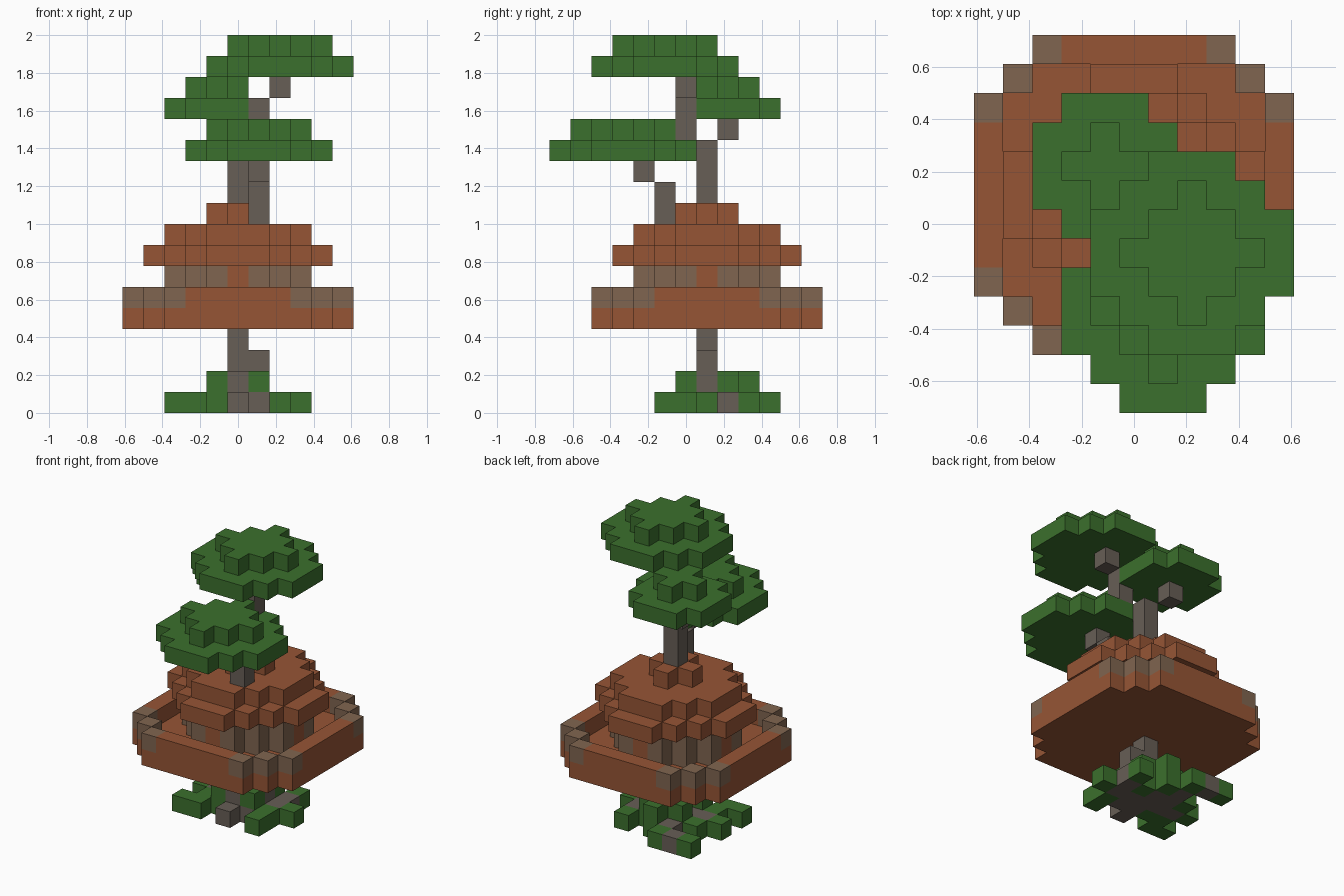
import bpy
import bmesh
from mathutils import Vector

if "Cube" in bpy.data.objects:
    bpy.data.objects.remove(bpy.data.objects["Cube"])

U = 1 / 9          # edge of one block
CX, CY = 0, 1      # axis of the trunk and house, in blocks

COLOURS = {
    "leaf_green": (0.044, 0.162, 0.026),
    "roof_rust": (0.305, 0.091, 0.036),
    "bark_grey": (0.136, 0.112, 0.093),
    "timber_brown": (0.216, 0.130, 0.080),
}
GREEN, RUST, GREY, BROWN = range(4)

materials = []
for name, rgb in COLOURS.items():
    mat = bpy.data.materials.new(name)
    mat.use_nodes = True
    mat.diffuse_color = (*rgb, 1)
    bsdf = next(n for n in mat.node_tree.nodes if n.type == "BSDF_PRINCIPLED")
    bsdf.inputs["Base Color"].default_value = (*rgb, 1)
    bsdf.inputs["Roughness"].default_value = 0.9
    materials.append(mat)

cells = {}         # block position -> (part, colour); the first one placed stays


def put(part, colour, *spots):
    for s in spots:
        cells.setdefault(s, (part, colour))


def disc(r2):
    """Offsets of a stepped round slab with squared radius r2."""
    return {(x, y) for x in range(-6, 7) for y in range(-6, 7) if x * x + y * y <= r2}


def ring(r2):
    d = disc(r2)
    return {(x, y) for x, y in d
            if not {(x + 1, y), (x - 1, y), (x, y + 1), (x, y - 1)} <= d}


def slab(part, colour, r2, z, cx=CX, cy=CY):
    put(part, colour, *[(cx + x, cy + y, z) for x, y in disc(r2)])


def plan(z, left, back, rows):
    """Place blocks from a small plan, G = leaves and B = bark."""
    for j, row in enumerate(rows):
        for i, c in enumerate(row):
            if c == "G":
                put("ground_leaves", GREEN, (left + i, back - j, z))
            elif c == "B":
                put("roots", GREY, (left + i, back - j, z))


# Trunk and branches
put("trunk", GREY, *[(CX, CY, z) for z in range(13)], (1, 1, 1), (1, 1, 2))
put("front_branch", GREY, (1, -1, 9), (1, -1, 10), (1, -2, 11))
put("top_branch", GREY, (1, 0, 13), (1, 0, 14), (2, 0, 15))
put("back_branch", GREY, (-1, 2, 13))

# Roots and ground leaves
plan(0, -3, 4, ["GBG....",
                "..BG.G.",
                ".GBBGB.",
                "GBBBBBG",
                ".GGBBG.",
                "GG.B.G."])
plan(1, -1, 3, [".G.",
                "GBG",
                ".BB",
                "GBG"])

# Platform with a railing whose corners are timber
slab("platform", RUST, 34, 4)
for x, y in ring(34):
    corner = abs(x) + abs(y) == 8
    put("railing", BROWN if corner else RUST, (CX + x, CY + y, 5))

# House walls, with one rust panel in the middle of each side
for x, y in ring(10):
    for z in (5, 6):
        put("house_walls", RUST if x * y == 0 else BROWN, (CX + x, CY + y, z))

# Stepped roof
for z, r2 in ((7, 17), (8, 10), (9, 1)):
    slab("roof", RUST, r2, z)

# Leaf crowns: a wide slab with a smaller one on top
for part, cx, cy, z, wide, small in (("front_crown", 1, -3, 12, 10, 4),
                                     ("back_crown", -1, 2, 14, 5, 1),
                                     ("top_crown", 2, -1, 16, 10, 4)):
    slab(part, GREEN, wide, z, cx, cy)
    slab(part, GREEN, small, z + 1, cx, cy)


def build(part):
    """Turn the blocks of one part into a mesh of its exposed faces."""
    bm = bmesh.new()
    for pos, (owner, colour) in cells.items():
        if owner != part:
            continue
        centre = Vector((pos[0], pos[1], pos[2] + 0.5))
        for axis in range(3):
            for sign in (-1, 1):
                n = Vector((0, 0, 0))
                n[axis] = sign
                if tuple(int(p + d) for p, d in zip(pos, n)) in cells:
                    continue
                u = Vector((0, 0, 0))
                u[(axis + 1) % 3] = 1
                v = n.cross(u)
                corners = (-u - v, u - v, u + v, v - u)
                face = bm.faces.new([bm.verts.new((centre + (n + c) / 2) * U)
                                     for c in corners])
                face.material_index = colour
    bmesh.ops.remove_doubles(bm, verts=bm.verts[:], dist=U / 100)
    mesh = bpy.data.meshes.new(part)
    for mat in materials:
        mesh.materials.append(mat)
    bm.to_mesh(mesh)
    bm.free()
    bpy.context.collection.objects.link(bpy.data.objects.new(part, mesh))


for part in sorted({owner for owner, _ in cells.values()}):
    build(part)
